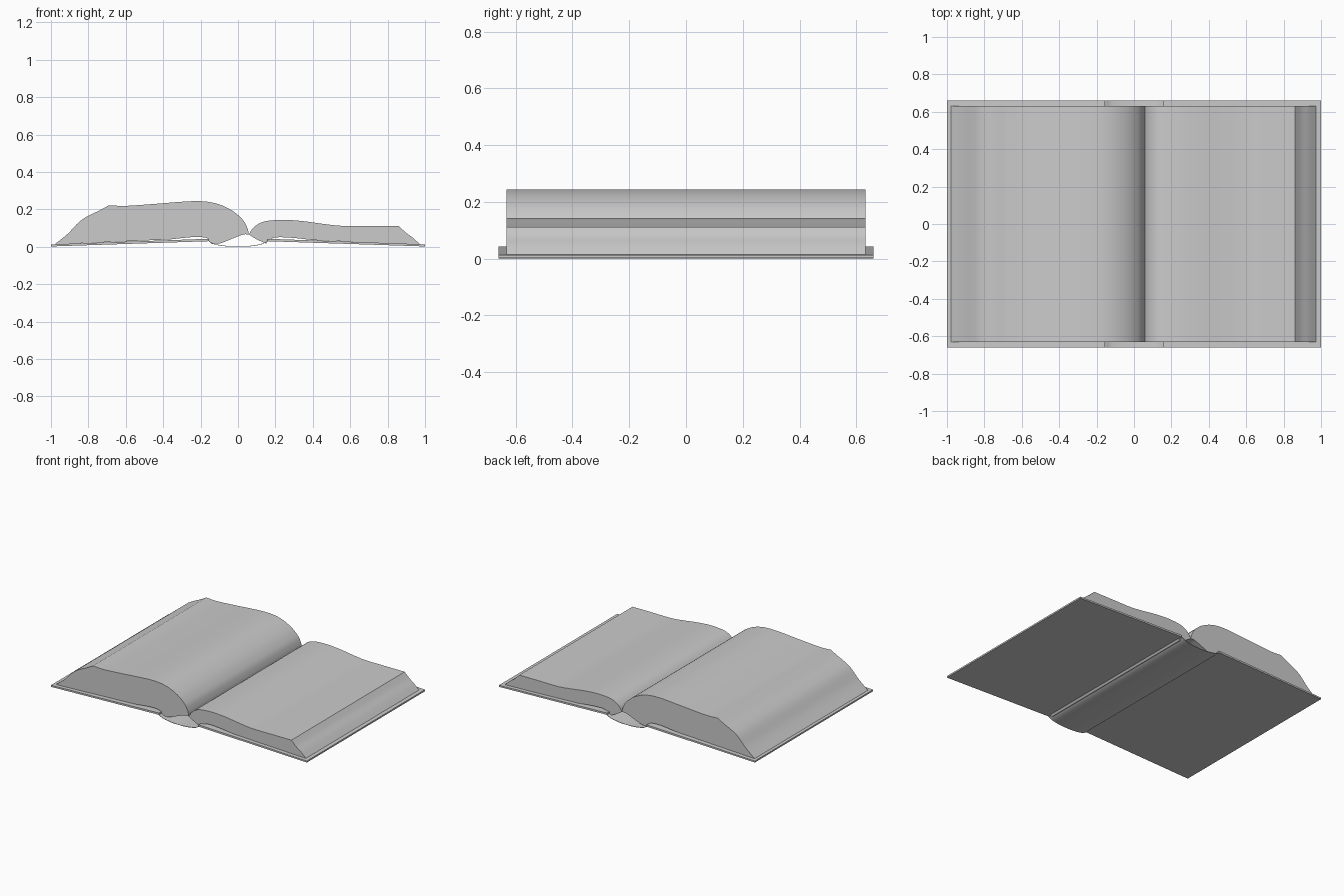
import bpy
import bmesh
from mathutils import Vector

cube = bpy.data.objects.get("Cube")
if cube:
    bpy.data.objects.remove(cube, do_unlink=True)

grey = bpy.data.materials.new("plain grey")
grey.use_nodes = True
COLOUR = (0.6, 0.6, 0.6, 1)
grey.diffuse_color = COLOUR
grey.node_tree.nodes["Principled BSDF"].inputs["Base Color"].default_value = COLOUR

PAGE_Y, COVER_Y = 0.632, 0.66


def smooth_path(points, steps=6):
    """Catmull-Rom curve through the given x, z points."""
    p = [Vector(q) for q in points]
    p = [2 * p[0] - p[1]] + p + [2 * p[-1] - p[-2]]
    path = []
    for a, b, c, d in zip(p, p[1:], p[2:], p[3:]):
        for i in range(steps):
            t = i / steps
            path.append(0.5 * (2 * b + (c - a) * t + (2 * a - 5 * b + 4 * c - d) * t**2
                               + (3 * b - a - 3 * c + d) * t**3))
    return path + [p[-2]]


def sweep(name, profile, half, closed=True):
    """Extrude an x, z profile along y, with end caps when closed."""
    bm = bmesh.new()
    front = [bm.verts.new((x, -half, z)) for x, z in profile]
    back = [bm.verts.new((x, half, z)) for x, z in profile]
    n = len(profile)
    for i in range(n if closed else n - 1):
        j = (i + 1) % n
        bm.faces.new((front[i], front[j], back[j], back[i]))
    if closed:
        bm.faces.new(front)
        bm.faces.new(back[::-1])
        bmesh.ops.recalc_face_normals(bm, faces=bm.faces)
    mesh = bpy.data.meshes.new(name)
    bm.to_mesh(mesh)
    bm.free()
    mesh.materials.append(grey)
    obj = bpy.data.objects.new(name, mesh)
    bpy.context.collection.objects.link(obj)
    bpy.ops.object.select_all(action="DESELECT")
    obj.select_set(True)
    bpy.context.view_layer.objects.active = obj
    bpy.ops.object.shade_smooth_by_angle(angle=0.45)
    return obj


def page_block(name, *curves):
    """Join smooth curves at sharp corners into one closed block."""
    outline = []
    for curve in curves:
        outline += smooth_path(curve)[:-1]
    sweep(name, outline, PAGE_Y)


# Thick half of the pages: fore edge, top leaf, gutter underside, cover side
page_block(
    "left_pages",
    [(-0.98, 0.013), (-0.91, 0.07), (-0.835, 0.145), (-0.74, 0.195), (-0.69, 0.222)],
    [(-0.69, 0.222), (-0.6, 0.219), (-0.45, 0.229), (-0.24, 0.244), (-0.125, 0.234),
     (-0.035, 0.196), (0.025, 0.145), (0.05, 0.1), (0.058, 0.066)],
    [(0.058, 0.066), (0.03, 0.066), (-0.02, 0.048), (-0.09, 0.02), (-0.14, 0.016)],
    [(-0.14, 0.016), (-0.155, 0.03), (-0.17, 0.048), (-0.24, 0.052), (-0.36, 0.04)],
    [(-0.36, 0.04), (-0.98, 0.013)],
)

# Thin half of the pages
page_block(
    "right_pages",
    [(0.058, 0.066), (0.085, 0.105), (0.14, 0.135), (0.24, 0.144), (0.35, 0.137),
     (0.46, 0.122), (0.56, 0.112), (0.7, 0.112), (0.86, 0.112)],
    [(0.86, 0.112), (0.895, 0.078), (0.935, 0.048), (0.975, 0.012)],
    [(0.975, 0.012), (0.4, 0.036)],
    [(0.4, 0.036), (0.28, 0.049), (0.2, 0.05), (0.168, 0.035), (0.15, 0.018)],
    [(0.15, 0.018), (0.1, 0.04), (0.058, 0.066)],
)

# Hard covers, mirrored about the spine
for side, name in ((-1, "left_cover"), (1, "right_cover")):
    sweep(name, [(side * x, z) for x, z in
                 ((1, 0.002), (1, 0.013), (0.155, 0.043), (0.155, 0.03))], COVER_Y)

# Thin spine sheet sagging between the covers
spine = [(-0.155, 0.03), (-0.11, 0.012), (0, 0.001), (0.11, 0.012), (0.155, 0.03)]
spine = smooth_path(spine)
under = [(x, max(z - 0.003, 0)) for x, z in reversed(spine)]
sweep("spine", spine + under, COVER_Y)
